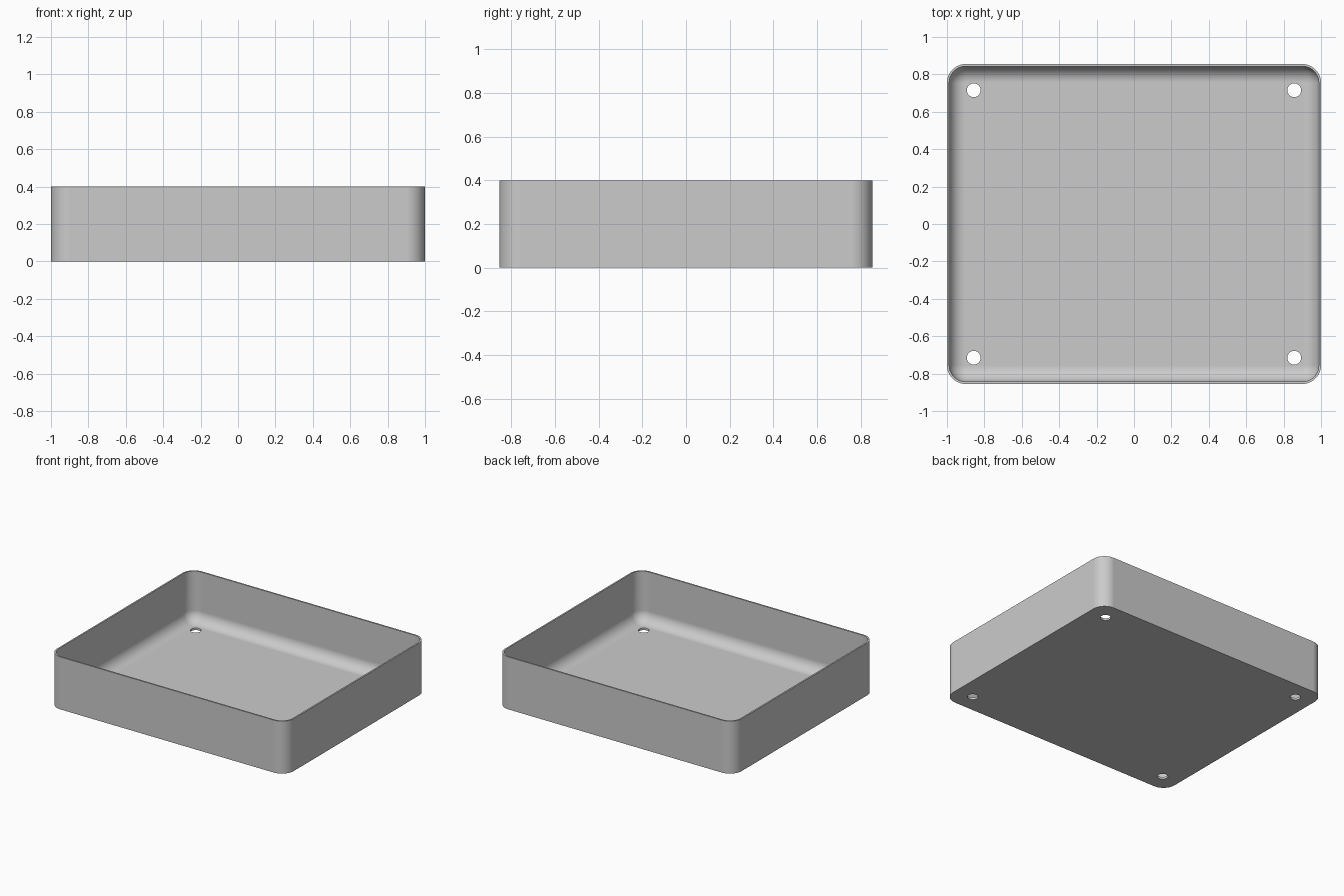
import bpy
import bmesh
from math import cos, sin, pi, radians

HALF_X, HALF_Y, HEIGHT = 1.0, 0.855, 0.4
CORNER, WALL, FLOOR = 0.10, 0.012, 0.016
FILLET = 0.085
HOLE_X, HOLE_Y, HOLE_R = 0.857, 0.715, 0.037
CORNER_STEPS, FILLET_STEPS = 12, 12

cube = bpy.data.objects.get("Cube")
if cube:
    bpy.data.objects.remove(cube, do_unlink=True)

grey = bpy.data.materials.new("plain_grey")
grey.use_nodes = True
grey.diffuse_color = (0.6, 0.6, 0.6, 1)
grey.node_tree.nodes["Principled BSDF"].inputs["Base Color"].default_value = (0.6, 0.6, 0.6, 1)


def rounded_ring(bm, inset, z):
    """Ring of vertices around a rounded rectangle, inset from the outside."""
    ring = []
    for corner, (sx, sy) in enumerate(((1, 1), (-1, 1), (-1, -1), (1, -1))):
        for i in range(CORNER_STEPS + 1):
            a = (corner + i / CORNER_STEPS) * pi / 2
            r = CORNER - inset
            ring.append(bm.verts.new((sx * (HALF_X - CORNER) + r * cos(a),
                                      sy * (HALF_Y - CORNER) + r * sin(a), z)))
    return ring


# Tray shell: outer wall, rim, inner wall, then a fillet down to the floor
profile = [(0, 0), (0, HEIGHT), (WALL, HEIGHT)]
for i in range(FILLET_STEPS + 1):
    a = i / FILLET_STEPS * pi / 2
    profile.append((WALL + FILLET * (1 - cos(a)), FLOOR + FILLET * (1 - sin(a))))

bm = bmesh.new()
rings = [rounded_ring(bm, inset, z) for inset, z in profile]
for low, high in zip(rings, rings[1:]):
    for i in range(len(low)):
        j = (i + 1) % len(low)
        bm.faces.new((low[i], low[j], high[j], high[i]))
bm.faces.new(rings[0][::-1])
bm.faces.new(rings[-1])
bmesh.ops.recalc_face_normals(bm, faces=bm.faces)
mesh = bpy.data.meshes.new("tray")
bm.to_mesh(mesh)
bm.free()
mesh.materials.append(grey)
tray = bpy.data.objects.new("tray", mesh)
bpy.context.collection.objects.link(tray)

# Four screw holes through the floor
for sx in (-1, 1):
    for sy in (-1, 1):
        bpy.ops.mesh.primitive_cylinder_add(vertices=32, radius=HOLE_R, depth=0.2,
                                            location=(sx * HOLE_X, sy * HOLE_Y, 0))
        cutter = bpy.context.object
        cutter.name = "hole_cutter"
        cutter.hide_render = True
        cutter.data.materials.append(grey)
        cut = tray.modifiers.new("hole", 'BOOLEAN')
        cut.operation, cut.solver, cut.object = 'DIFFERENCE', 'EXACT', cutter
        bpy.context.view_layer.objects.active = tray
        bpy.ops.object.modifier_apply(modifier=cut.name)
        bpy.data.objects.remove(cutter, do_unlink=True)

# Smooth corners and fillet, crisp rim and hole edges
bpy.ops.object.select_all(action='DESELECT')
tray.select_set(True)
bpy.context.view_layer.objects.active = tray
bpy.ops.object.shade_smooth_by_angle(angle=radians(30))
weighted = tray.modifiers.new("flat_floor", 'WEIGHTED_NORMAL')
weighted.keep_sharp = True
